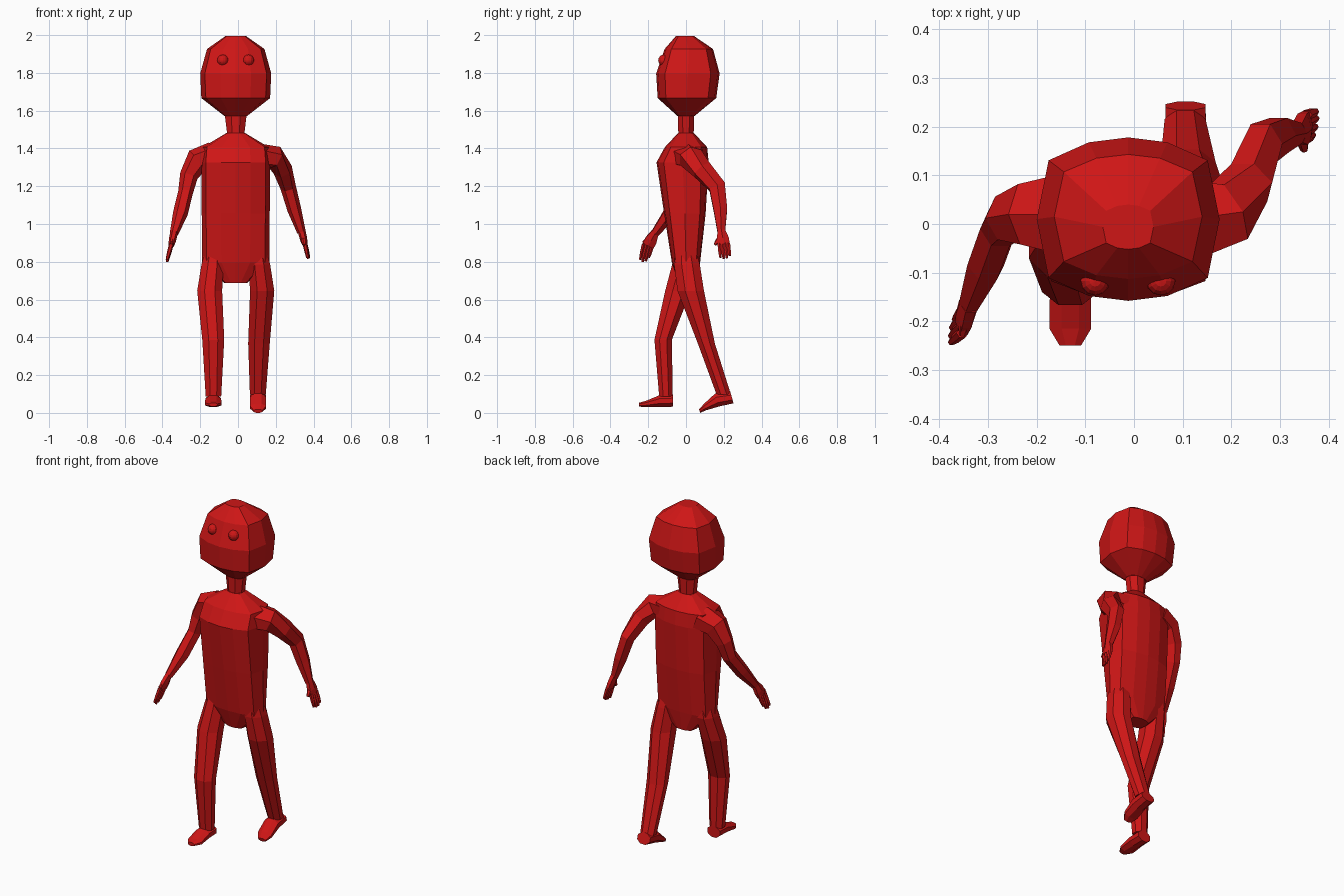
import bpy, bmesh, math
from mathutils import Vector

if "Cube" in bpy.data.objects:
    bpy.data.objects.remove(bpy.data.objects["Cube"])

red = bpy.data.materials.new("red")
red.diffuse_color = (0.62, 0.008, 0.008, 1)
red.use_nodes = True
red.node_tree.nodes["Principled BSDF"].inputs["Base Color"].default_value = red.diffuse_color


def ngon(n):
    # flat-sided unit polygon whose extents are +-1
    k = 1 / math.cos(math.pi / n)
    return [(k * math.cos(2 * math.pi * (i + .5) / n), k * math.sin(2 * math.pi * (i + .5) / n))
            for i in range(n)]


# Squarish 12-sided body section, mirrored from one quarter
q = [(1, 0), (.87, .72), (.43, .94)]
half = q + [(0, 1)] + [(-x, y) for x, y in q[:0:-1]]
BODY = half + [(-x, -y) for x, y in half]


def finish(name, bm):
    bmesh.ops.recalc_face_normals(bm, faces=bm.faces)
    me = bpy.data.meshes.new(name)
    bm.to_mesh(me)
    bm.free()
    me.materials.append(red)
    ob = bpy.data.objects.new(name, me)
    bpy.context.collection.objects.link(ob)
    return ob


def loft(name, rings, section, ref=(1, 0, 0), axis=None):
    """Skin through rings (x, y, z, ra, rb); ra runs along ref, rb across it."""
    bm = bmesh.new()
    pts = [Vector(r[:3]) for r in rings]
    loops = []
    for i, r in enumerate(rings):
        if axis:
            t = Vector(axis)
        else:
            dirs = [(pts[j + 1] - pts[j]).normalized() for j in (i - 1, i) if 0 <= j < len(pts) - 1]
            t = sum(dirs, Vector()).normalized()
        a = Vector(ref)
        a = (a - t * a.dot(t)).normalized()
        b = t.cross(a)
        loops.append([bm.verts.new(pts[i] + a * u * r[3] + b * v * r[4]) for u, v in section])
    n = len(section)
    for l0, l1 in zip(loops, loops[1:]):
        for k in range(n):
            bm.faces.new((l0[k], l0[(k + 1) % n], l1[(k + 1) % n], l1[k]))
    bm.faces.new(loops[0])
    bm.faces.new(loops[-1])
    return finish(name, bm)


UP = (0, 0, 1)
C = -.012

# Head and neck
loft("head", [(C, 0, 1.575, .06, .045), (C, .005, 1.67, .182, .155), (C, .01, 1.80, .188, .168),
              (C, .015, 1.93, .152, .128), (C, -.006, 2.0, .052, .046)], BODY, axis=UP)
loft("neck", [(C, 0, 1.46, .043, .04), (C, 0, 1.60, .06, .044)], ngon(8), axis=UP)

# Torso down to the crotch
loft("torso", [(C, .01, .69, .06, .05), (C, 0, .80, .178, .075), (C, -.006, 1.06, .18, .11),
               (C, -.018, 1.33, .182, .138), (C, 0, 1.41, .175, .112), (C, 0, 1.485, .05, .042)],
     BODY, axis=UP)

# Eyes
for side, x in (("right", -.08), ("left", .055)):
    bm = bmesh.new()
    bmesh.ops.create_uvsphere(bm, u_segments=12, v_segments=8, radius=.03)
    bmesh.ops.translate(bm, verts=bm.verts, vec=(x, -.117, 1.87))
    finish(side + "_eye", bm)

# Legs in mid stride
loft("right_leg", [(-.13, 0, .84, .05, .06), (-.135, -.005, .79, .058, .068), (-.15, -.042, .65, .066, .068),
                   (-.131, -.121, .39, .058, .046), (-.13, -.106, .09, .041, .036)], ngon(8), axis=UP)
loft("left_leg", [(.106, 0, .84, .05, .06), (.112, .005, .79, .058, .068), (.128, .025, .65, .064, .07),
                  (.111, .108, .37, .057, .045), (.105, .2, .10, .042, .038)], ngon(8), axis=UP)

# Feet
loft("right_foot", [(-.131, -.07, .068, .041, .032), (-.131, -.14, .066, .042, .031),
                    (-.131, -.215, .05, .043, .016), (-.131, -.25, .047, .022, .010)], ngon(8), axis=(0, -1, 0))
loft("left_foot", [(.106, .243, .085, .041, .032), (.106, .165, .072, .043, .036),
                   (.106, .10, .034, .043, .018), (.106, .072, .013, .024, .010)], ngon(8),
     axis=(0, -.96, -.27))

# Arms
Y = (0, 1, 0)
loft("right_arm", [(-.13, .02, 1.37, .085, .06), (-.215, .02, 1.34, .062, .058), (-.26, .012, 1.26, .045, .042),
                   (-.278, -.01, 1.17, .038, .034), (-.305, -.085, 1.06, .034, .034),
                   (-.338, -.163, .955, .021, .02)], ngon(6), ref=Y)
loft("left_arm", [(.11, .01, 1.36, .085, .06), (.195, .025, 1.355, .062, .055), (.237, .085, 1.29, .05, .045),
                  (.265, .165, 1.2, .044, .036), (.298, .182, 1.08, .036, .032),
                  (.336, .187, .96, .02, .02)], ngon(6), ref=Y)


# Hands: palm, four fingers and a thumb
def hand(side, wrist, knuckle, tips, thumb):
    w, k = Vector(wrist), Vector(knuckle)
    loft(side + "_palm", [(*w, .02, .018), (*w.lerp(k, .6), .032, .017), (*k, .032, .013)], ngon(6), ref=Y)
    for i, tip in enumerate(tips):
        base = k + Vector((0, (i - 1.5) * .016, .006))
        loft(f"{side}_finger_{i + 1}", [(*base, .0095, .011), (*base.lerp(Vector(tip), .6), .009, .009),
                                        (*tip, .006, .006)], ngon(6), ref=Y)
    base = w.lerp(k, .35)
    loft(side + "_thumb", [(*base, .013, .013), (*base.lerp(Vector(thumb), .6), .012, .011),
                           (*thumb, .007, .007)], ngon(6), ref=(0, .3, 1))


hand("right", (-.338, -.163, .96), (-.353, -.2, .89),
     [(-.376, -.243, .815), (-.376, -.23, .803), (-.374, -.213, .807), (-.368, -.197, .825)],
     (-.352, -.228, .905))
hand("left", (.336, .187, .97), (.354, .2, .895),
     [(.368, .183, .825), (.373, .2, .82), (.375, .217, .823), (.374, .231, .835)],
     (.35, .153, .893))

# Rest the lowest toe on the ground
bpy.context.view_layer.update()
low = min(v.co.z for o in bpy.data.objects for v in o.data.vertices)
for o in bpy.data.objects:
    o.location.z -= low
